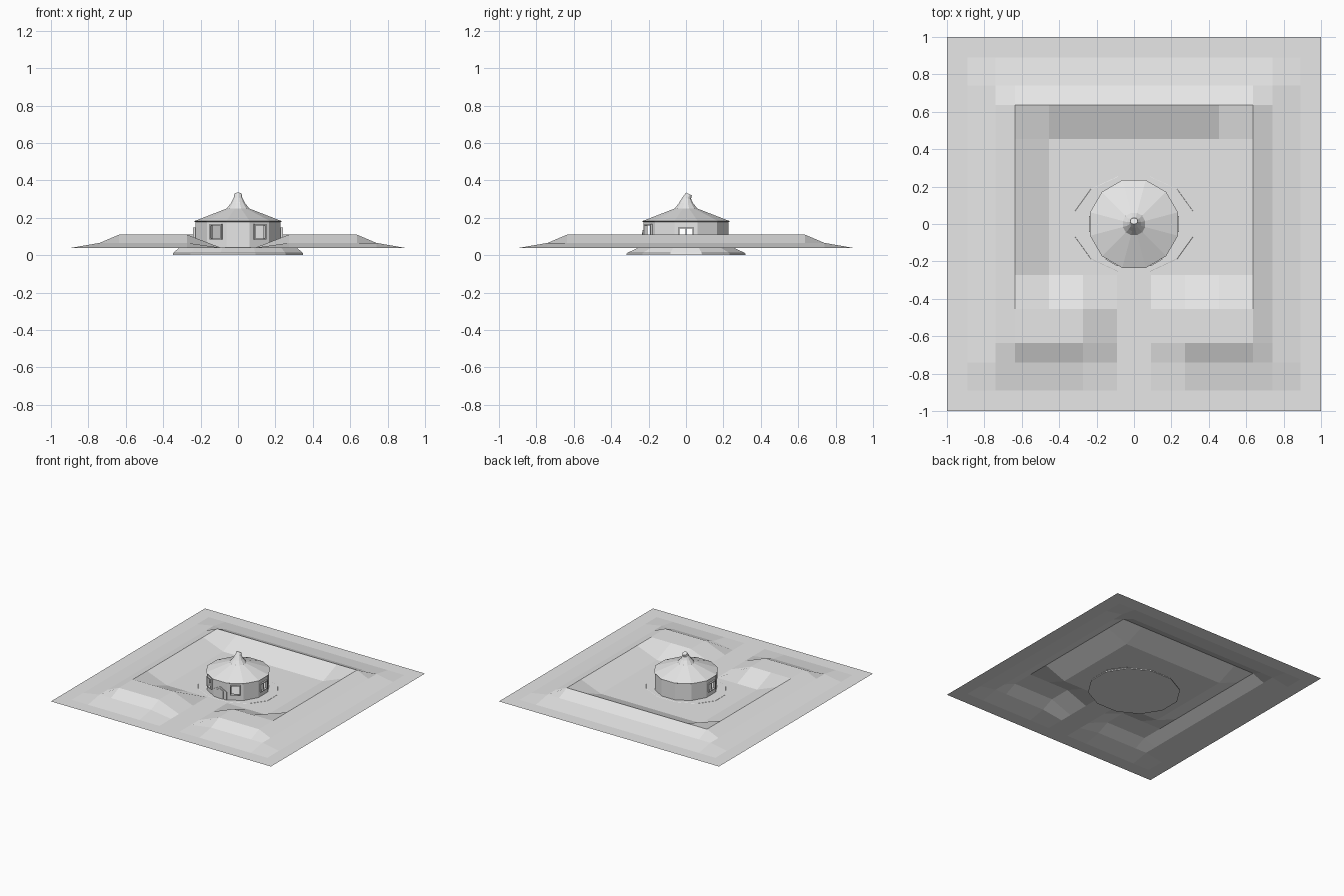
import bpy, bmesh, math
from mathutils import Vector

if "Cube" in bpy.data.objects:
    bpy.data.objects.remove(bpy.data.objects["Cube"])

stone = bpy.data.materials.new("plain_grey")
stone.diffuse_color = (0.8, 0.8, 0.8, 1)
stone.use_nodes = True
stone.node_tree.nodes["Principled BSDF"].inputs["Base Color"].default_value = stone.diffuse_color
N = 12
GROUND, RIM = 0.04, 0.11


def make(name, verts, faces, recalc=True):
    mesh = bpy.data.meshes.new(name)
    mesh.from_pydata([tuple(v) for v in verts], [], faces)
    bm = bmesh.new()
    bm.from_mesh(mesh)
    bmesh.ops.remove_doubles(bm, verts=bm.verts, dist=1e-5)
    if recalc:
        bmesh.ops.recalc_face_normals(bm, faces=bm.faces)
    bm.to_mesh(mesh)
    bm.free()
    mesh.materials.append(stone)
    ob = bpy.data.objects.new(name, mesh)
    bpy.context.collection.objects.link(ob)
    return ob


def loft(name, rings, cap_start=False, cap_end=False):
    """Skin a stack of 12-sided rings: (rx, ry, z, y offset, tilt)."""
    verts, faces = [], []
    for rx, ry, z, oy, tilt in rings:
        for i in range(N):
            a = math.tau * (i + 0.5) / N
            verts.append((rx * math.cos(a), oy + ry * math.sin(a), z - tilt * math.sin(a)))
    for r in range(len(rings) - 1):
        for i in range(N):
            j = (i + 1) % N
            faces.append((r * N + i, r * N + j, (r + 1) * N + j, (r + 1) * N + i))
    if cap_start:
        faces.append(tuple(reversed(range(N))))
    if cap_end:
        faces.append(tuple(range(len(verts) - N, len(verts))))
    return make(name, verts, faces)


# Ground with a raised earth bank, open in the middle of the front
def height(x, y):
    d = max(abs(x), abs(y))
    if d > 0.8 or (abs(x) < 0.1 and y < -0.2):
        return GROUND
    if d > 0.7:
        return 0.066
    if d > 0.6 or (y < -0.4 and abs(x) > 0.2):
        return RIM
    return GROUND


half = [0.091, 0.273, 0.455, 0.636, 0.74, 0.89, 1.0]
co = [-c for c in reversed(half)] + half
n = len(co)
make("ground", [(x, y, height(x, y)) for y in co for x in co],
     [(r * n + c, r * n + c + 1, (r + 1) * n + c + 1, (r + 1) * n + c)
      for r in range(n - 1) for c in range(n - 1)], recalc=False)

# Sunken foundation
loft("foundation", [(0.362, 0.331, 0, 0, 0), (0.358, 0.327, 0.012, 0, 0),
                    (0.326, 0.262, GROUND + 0.001, 0, 0)], True, True)

# Walls: one panel per side, some pierced by a window
APO, TOP = 0.228, 0.18
HALF = APO * math.tan(math.pi / N)


def wall_point(angle, u, z, out=0.0):
    normal = Vector((math.cos(angle), math.sin(angle), 0))
    side = Vector((-normal.y, normal.x, 0))
    return normal * (APO + out) + side * u + Vector((0, 0, z))


# angle in degrees -> half width, sill height, lintel height
windows = {0: (0.036, 0.085, 0.142), 180: (0.036, 0.085, 0.142),
           240: (0.031, 0.09, 0.16), 300: (0.031, 0.09, 0.16)}
verts, faces = [], []


def panel(angle, u0, u1, z0, z1):
    k = len(verts)
    verts.extend(wall_point(angle, u, z) for u, z in ((u0, z0), (u1, z0), (u1, z1), (u0, z1)))
    faces.append((k, k + 1, k + 2, k + 3))


for deg in range(0, 360, 30):
    a = math.radians(deg)
    if deg in windows:
        w, z0, z1 = windows[deg]
        us, zs = (-HALF, -w, w, HALF), (GROUND, z0, z1, TOP)
        for i in range(3):
            for j in range(3):
                if (i, j) != (1, 1):
                    panel(a, us[i], us[i + 1], zs[j], zs[j + 1])
    else:
        panel(a, -HALF, HALF, GROUND, TOP)
walls = make("walls", verts, faces, recalc=False)
thick = walls.modifiers.new("thickness", "SOLIDIFY")
thick.thickness, thick.offset = 0.008, -1


def prism(name, angle, outline, inner, outer):
    """Extrude a flat outline (u, z) through a wall side."""
    m = len(outline)
    pts = [wall_point(angle, u, z, o) for o in (inner, outer) for u, z in outline]
    fs = [tuple(reversed(range(m))), tuple(range(m, 2 * m))]
    fs += [(i, (i + 1) % m, m + (i + 1) % m, m + i) for i in range(m)]
    return make(name, pts, fs)


def bar(name, angle, u0, u1, z0, z1, inner=-0.004, outer=0.012):
    prism(name, angle, [(u0, z0), (u1, z0), (u1, z1), (u0, z1)], inner, outer)


# Window frames, with a centre bar in the side windows
for deg, (w, z0, z1) in windows.items():
    a, t = math.radians(deg), 0.006
    bar("window_sill", a, -w - t, w + t, z0 - t, z0)
    bar("window_lintel", a, -w - t, w + t, z1, z1 + t)
    for s in (-1, 1):
        bar("window_jamb", a, min(s * w, s * (w + t)), max(s * w, s * (w + t)), z0, z1)
    if deg in (0, 180):
        bar("window_mullion", a, -0.004, 0.004, z0, z1, -0.004, 0.004)

# Pointed front door with a raised surround
front = math.radians(270)
prism("door_surround", front,
      [(-0.058, GROUND), (0.058, GROUND), (0.058, 0.105), (0, 0.135), (-0.058, 0.105)], -0.003, 0.004)
prism("door", front,
      [(-0.03, GROUND), (0.03, GROUND), (0.03, 0.105), (0, 0.122), (-0.03, 0.105)], 0, 0.008)

# Roof and bent chimney
loft("roof", [(0.235, 0.235, 0.178, 0, 0), (0.243, 0.243, 0.182, 0, 0), (0.062, 0.062, 0.25, 0, 0)],
     True, True)
loft("chimney", [(0.062, 0.062, 0.25, 0, 0), (0.04, 0.04, 0.278, 0, 0),
                 (0.024, 0.024, 0.305, 0.004, 0.004), (0.02, 0.016, 0.327, 0.016, 0.008)], True, True)
